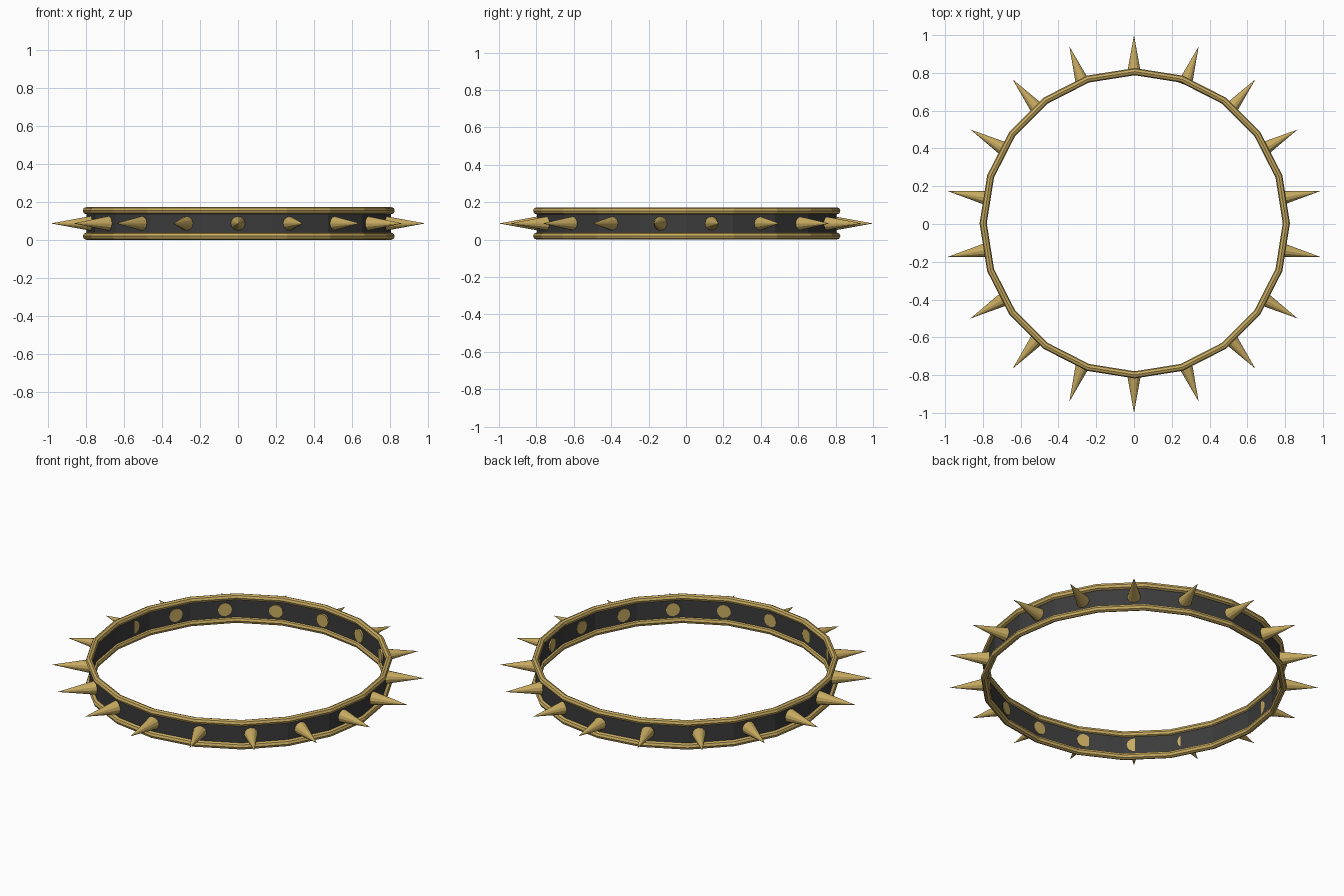
import bpy, bmesh, math
from mathutils import Matrix, Vector

if "Cube" in bpy.data.objects:
    bpy.data.objects.remove(bpy.data.objects["Cube"])

SIDES, SPIKES = 20, 18
MID_Z = 0.0865
OFFSET = 0.004


def material(name, rgb):
    m = bpy.data.materials.new(name)
    m.diffuse_color = (*rgb, 1)
    m.use_nodes = True
    m.node_tree.nodes["Principled BSDF"].inputs["Base Color"].default_value = m.diffuse_color
    return m


gold = material("gold", (0.58, 0.41, 0.12))
dark = material("dark_leather", (0.045, 0.045, 0.045))


def add_object(name, bm, mat):
    bmesh.ops.recalc_face_normals(bm, faces=bm.faces)
    me = bpy.data.meshes.new(name)
    bm.to_mesh(me)
    bm.free()
    me.materials.append(mat)
    ob = bpy.data.objects.new(name, me)
    bpy.context.collection.objects.link(ob)
    return ob


def lathe(name, profile, mat):
    """Sweep a closed (radius, z) profile round the hoop."""
    bm = bmesh.new()
    rings = []
    for i in range(SIDES):
        a = 2 * math.pi * i / SIDES
        rings.append([bm.verts.new((r * math.cos(a) + OFFSET, r * math.sin(a) + OFFSET, z))
                      for r, z in profile])
    n = len(profile)
    for i in range(SIDES):
        p, q = rings[i], rings[(i + 1) % SIDES]
        for j in range(n):
            k = (j + 1) % n
            bm.faces.new((p[j], q[j], q[k], p[k]))
    return add_object(name, bm, mat)


# Dark band between the two rims
lathe("band", [(0.798, 0.02), (0.801, 0.02), (0.801, 0.153), (0.798, 0.153)], dark)

# Rounded rims along the lower and upper edges
for name, z in (("lower_rim", 0.019), ("upper_rim", 0.154)):
    lathe(name, [(0.8025 + 0.019 * math.cos(math.pi * j / 4),
                  z + 0.019 * math.sin(math.pi * j / 4)) for j in range(8)], gold)

# Spikes pointing outwards, their round bases showing inside the band
BASE, TIP = 0.785, 1.0
for i in range(SPIKES):
    a = math.radians(90 + 360 * i / SPIKES)
    d = Vector((math.cos(a), math.sin(a), 0))
    bm = bmesh.new()
    bmesh.ops.create_cone(bm, cap_ends=True, segments=12, radius1=0.039, radius2=0,
                          depth=TIP - BASE)
    bmesh.ops.remove_doubles(bm, verts=bm.verts, dist=1e-5)
    turn = d.to_track_quat('Z', 'Y').to_matrix().to_4x4()
    centre = d * (BASE + TIP) / 2 + Vector((0, 0, MID_Z))
    bm.transform(Matrix.Translation(centre) @ turn)
    add_object(f"spike_{i + 1}", bm, gold)
